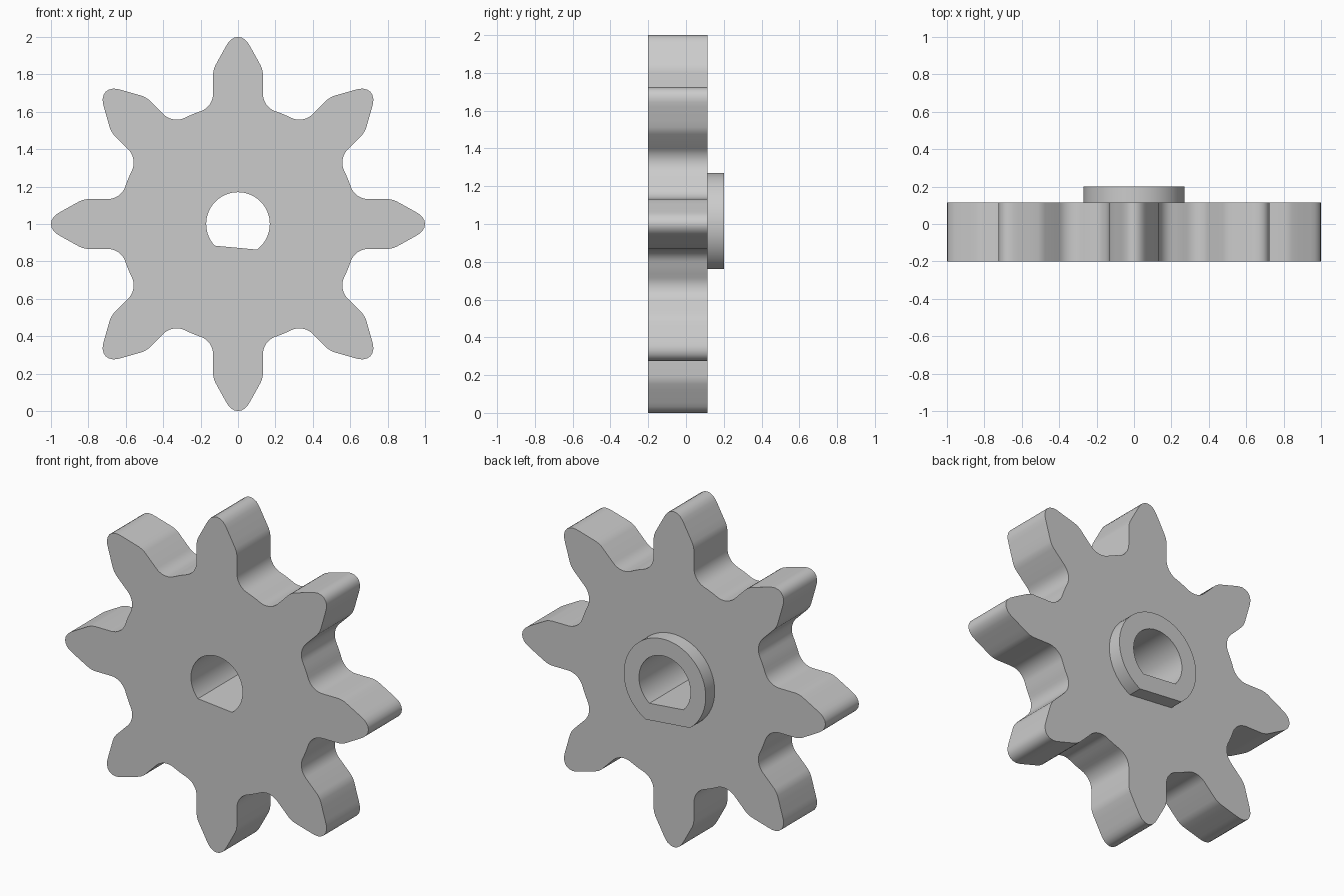
import bpy
import bmesh
from math import sin, cos, radians, acos, atan2, pi
from mathutils import Matrix, Vector

cube = bpy.data.objects.get("Cube")
if cube:
    bpy.data.objects.remove(cube)

TEETH = 8
ROOT = 0.635            # radius between the teeth
HALF = 0.133            # half width of a tooth
FILLET = 0.1
CENTRE = Vector((0, 0, 1))
FLAT_DIR = radians(-95.3)   # direction the shaft flat faces

steel = bpy.data.materials.new("plain grey")
steel.use_nodes = True
colour = (0.6, 0.6, 0.6, 1)
steel.diffuse_color = colour
steel.node_tree.nodes["Principled BSDF"].inputs["Base Color"].default_value = colour


def half_tooth():
    """Right half of an upright tooth, from its tip to the root circle."""
    pts = [(0, 1), (.02, .996), (.04, .984), (.055, .966), (.068, .944), (.104, .879),
           (.122, .846), (.129, .828), (HALF, .805)]
    # Fillet tangent to the flank and to the root circle
    cx = HALF + FILLET
    cz = ((ROOT + FILLET) ** 2 - cx ** 2) ** 0.5
    end = pi + atan2(cz, cx)
    for i in range(9):
        a = pi + (end - pi) * i / 8
        pts.append((cx + FILLET * cos(a), cz + FILLET * sin(a)))
    # Root arc to the middle of the gap
    start, mid = atan2(cz, cx), pi / 2 - pi / TEETH
    for i in (1, 2):
        a = start + (mid - start) * i / 2
        pts.append((ROOT * cos(a), ROOT * sin(a)))
    return [Vector(p) for p in pts]


def gear_outline():
    half = half_tooth()
    tooth = [Vector((-p.x, p.y)) for p in reversed(half[1:-1])] + half
    return [Matrix.Rotation(-2 * pi * k / TEETH, 2) @ p for k in range(TEETH) for p in tooth]


def d_outline(radius, flat, steps=56):
    """Circle cut by a chord at distance flat from its centre."""
    a = acos(flat / radius)
    angles = [FLAT_DIR + a + (2 * pi - 2 * a) * i / steps for i in range(steps + 1)]
    return [Vector((radius * cos(t), radius * sin(t))) for t in angles]


def plate(name, outlines, y0, y1):
    """Fill nested outlines and extrude them from y0 to y1."""
    bm = bmesh.new()
    edges = []
    for outline in outlines:
        vs = [bm.verts.new(CENTRE + Vector((p.x, y0, p.y))) for p in outline]
        edges += [bm.edges.new((v, vs[i - 1])) for i, v in enumerate(vs)]
    bmesh.ops.triangle_fill(bm, edges=edges, use_beauty=True)
    extruded = bmesh.ops.extrude_face_region(bm, geom=bm.faces[:], use_keep_orig=True)
    moved = [g for g in extruded["geom"] if isinstance(g, bmesh.types.BMVert)]
    bmesh.ops.translate(bm, verts=moved, vec=(0, y1 - y0, 0))
    bmesh.ops.recalc_face_normals(bm, faces=bm.faces[:])
    mesh = bpy.data.meshes.new(name)
    bm.to_mesh(mesh)
    bm.free()
    mesh.materials.append(steel)
    obj = bpy.data.objects.new(name, mesh)
    bpy.context.collection.objects.link(obj)
    bpy.ops.object.select_all(action='DESELECT')
    obj.select_set(True)
    bpy.context.view_layer.objects.active = obj
    bpy.ops.object.shade_smooth_by_angle(angle=radians(28))
    return obj


# Toothed wheel and rear collar, both bored for a flatted shaft
bore = d_outline(0.17, 0.127)
plate("toothed_wheel", [gear_outline(), bore], -0.2, 0.115)
plate("rear_collar", [d_outline(0.27, 0.227), bore], 0.115, 0.2)
